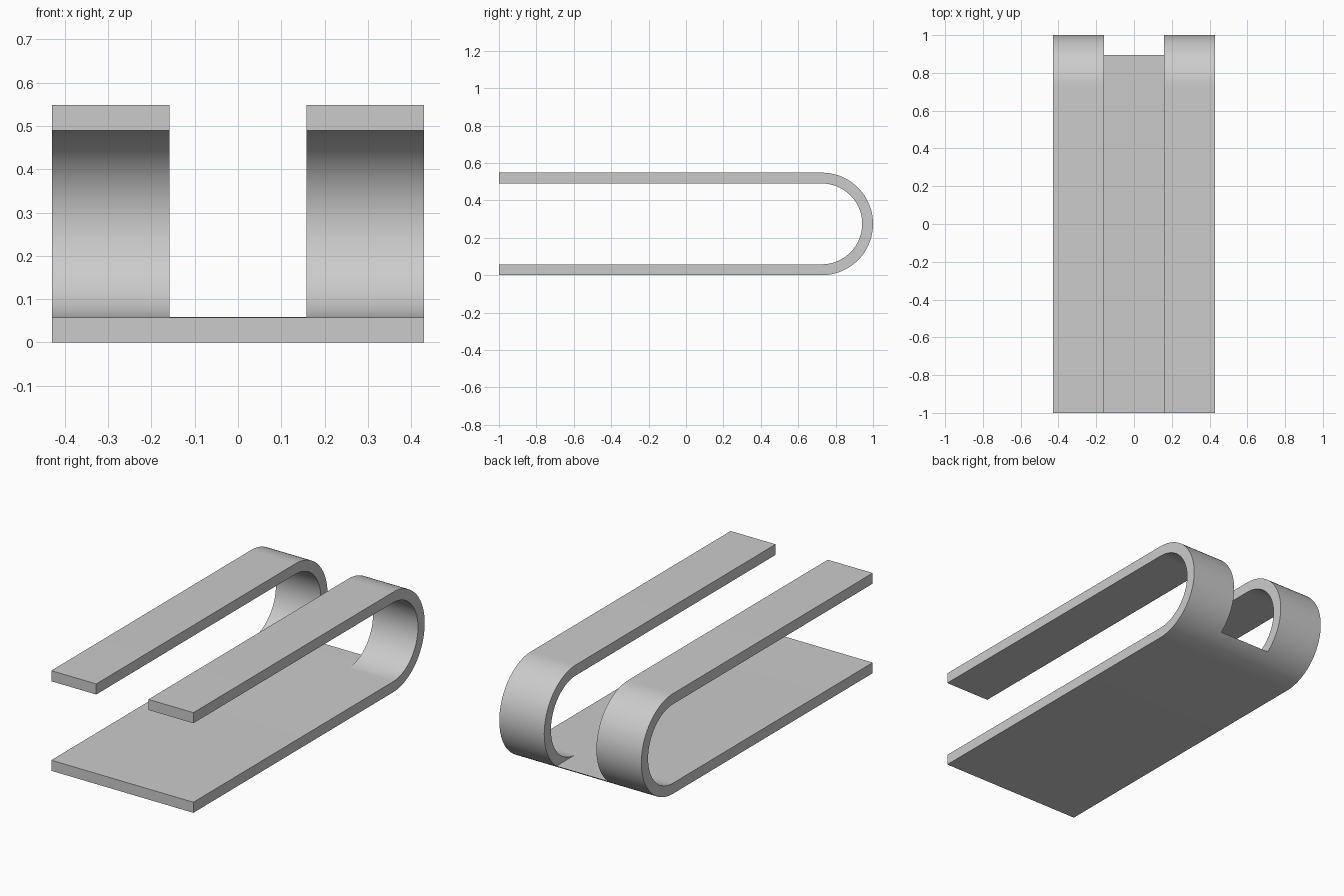
import bpy, bmesh
from math import sin, cos, pi

cube = bpy.data.objects.get("Cube")
if cube:
    bpy.data.objects.remove(cube, do_unlink=True)

HALF_WIDTH, HALF_GAP = 0.43, 0.158
OUTER, THICK = 0.274, 0.058
INNER = OUTER - THICK
FRONT, BEND_Y = -1.0, 1.0 - OUTER
SEGMENTS = 48

grey = bpy.data.materials.new("light grey")
grey.use_nodes = True
colour = (0.6, 0.6, 0.6, 1)
grey.diffuse_color = colour
grey.node_tree.nodes["Principled BSDF"].inputs["Base Color"].default_value = colour


def extrude_profile(name, points, half_width):
    """Extrude a closed (y, z) outline along x, centred on x = 0."""
    bm = bmesh.new()
    face = bm.faces.new([bm.verts.new((-half_width, y, z)) for y, z in points])
    side = bmesh.ops.extrude_face_region(bm, geom=[face])["geom"]
    verts = [v for v in side if isinstance(v, bmesh.types.BMVert)]
    bmesh.ops.translate(bm, verts=verts, vec=(2 * half_width, 0, 0))
    bmesh.ops.recalc_face_normals(bm, faces=bm.faces)
    mesh = bpy.data.meshes.new(name)
    bm.to_mesh(mesh)
    bm.free()
    mesh.materials.append(grey)
    obj = bpy.data.objects.new(name, mesh)
    bpy.context.collection.objects.link(obj)
    return obj


def bend(radius):
    """Half circle from the bottom of the bend to its top."""
    angles = [pi * i / SEGMENTS - pi / 2 for i in range(SEGMENTS + 1)]
    return [(BEND_Y + radius * cos(a), OUTER + radius * sin(a)) for a in angles]


# Folded strip: base plate, rounded bend and upper arm in one outline
outline = [(FRONT, 0)] + bend(OUTER) + [(FRONT, 2 * OUTER), (FRONT, 2 * OUTER - THICK)]
outline += bend(INNER)[::-1] + [(FRONT, THICK)]
clip = extrude_profile("folded_clip", outline, HALF_WIDTH)

# Slot that splits the bend and upper arm in two, leaving the base whole
floor = THICK + 0.0003
slot = extrude_profile("slot_cutter", [(-2, floor), (2, floor), (2, 1), (-2, 1)], HALF_GAP)
slot.hide_render = True

cut = clip.modifiers.new("slot", "BOOLEAN")
cut.operation = "DIFFERENCE"
cut.solver = "EXACT"
cut.object = slot
bpy.ops.object.select_all(action="DESELECT")
bpy.context.view_layer.objects.active = clip
clip.select_set(True)
bpy.ops.object.modifier_apply(modifier=cut.name)
bpy.data.objects.remove(slot, do_unlink=True)
bpy.ops.object.shade_smooth_by_angle()
